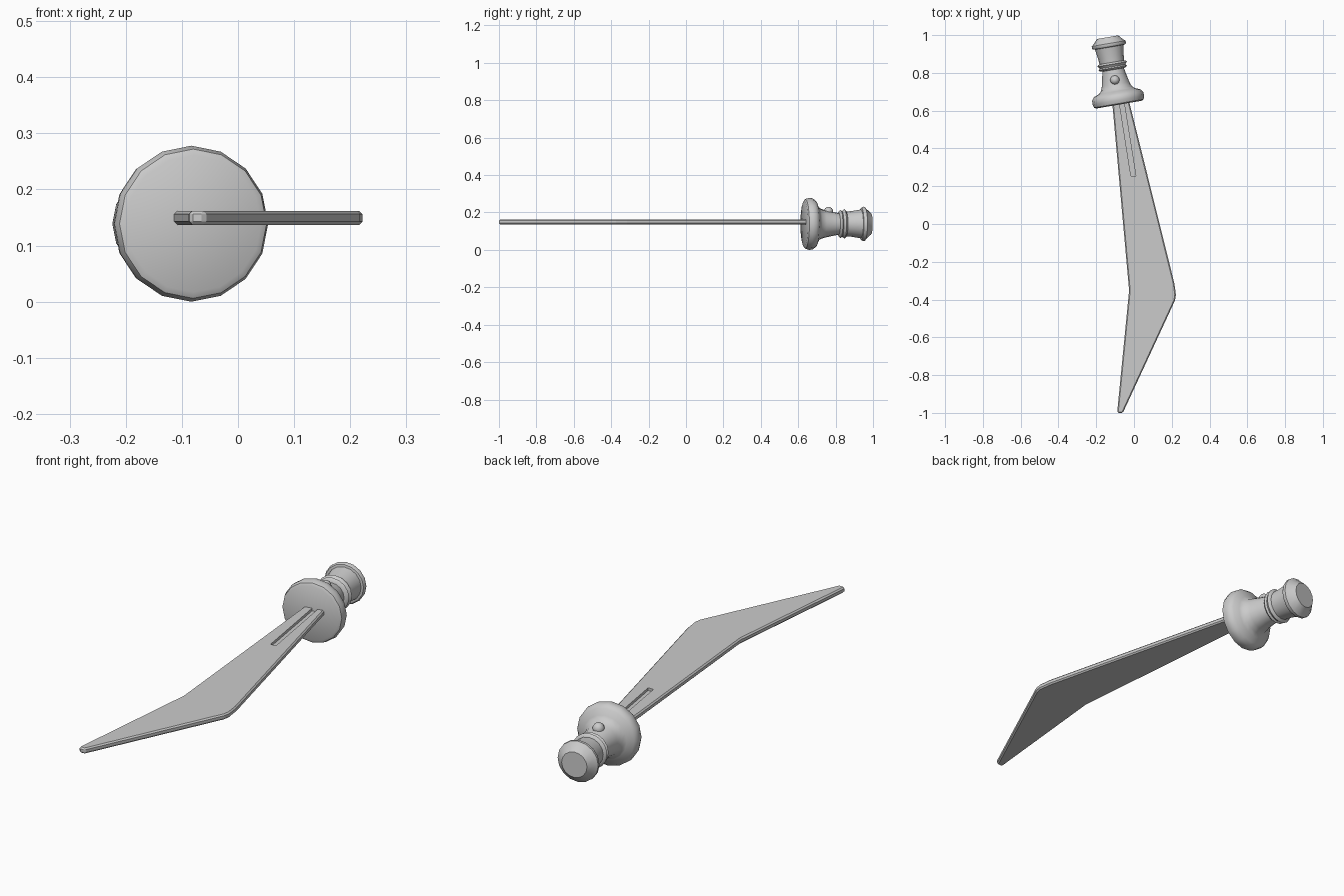
import bpy, bmesh
from math import sin, cos, radians, tau
from mathutils import Vector

if "Cube" in bpy.data.objects:
    bpy.data.objects.remove(bpy.data.objects["Cube"])

TILT = radians(9.7)
BASE = Vector((-0.079, 0.632, 0.139))          # centre of the guard's flat face
AXIS = Vector((-sin(TILT), cos(TILT), 0))
SIDE = Vector((cos(TILT), sin(TILT), 0))
UP = Vector((0, 0, 1))


def finish(name, bm):
    bmesh.ops.recalc_face_normals(bm, faces=bm.faces)
    me = bpy.data.meshes.new(name)
    bm.to_mesh(me)
    bm.free()
    ob = bpy.data.objects.new(name, me)
    bpy.context.collection.objects.link(ob)
    return ob


def smooth(ob, angle):
    bpy.ops.object.select_all(action='DESELECT')
    ob.select_set(True)
    bpy.context.view_layer.objects.active = ob
    bpy.ops.object.shade_smooth_by_angle(angle=radians(angle))


def lathe(name, profile, sides=16):
    """Closed turned solid from (radius, distance along handle) points."""
    bm = bmesh.new()
    rings = []
    for r, t in profile:
        rings.append([bm.verts.new(BASE + AXIS * t
                      + SIDE * r * cos(tau * i / sides)
                      + UP * r * sin(tau * i / sides)) for i in range(sides)])
    for a, b in zip(rings, rings[1:]):
        for i in range(sides):
            j = (i + 1) % sides
            bm.faces.new((a[i], a[j], b[j], b[i]))
    bm.faces.new(rings[0])
    bm.faces.new(rings[-1])
    return finish(name, bm)


def plate(name, outline, z0, z1):
    """Flat outline extruded from z0 to z1."""
    bm = bmesh.new()
    face = bm.faces.new([bm.verts.new((x, y, z0)) for x, y in outline])
    ext = bmesh.ops.extrude_face_region(bm, geom=[face])
    for v in ext['geom']:
        if isinstance(v, bmesh.types.BMVert):
            v.co.z = z1
    return finish(name, bm)


# Handle: round guard, flared neck, double ring, grip and pommel
handle = lathe("handle", [
    (0.122, 0.0), (0.133, 0.006), (0.139, 0.025), (0.137, 0.045),
    (0.125, 0.061), (0.098, 0.072), (0.083, 0.085), (0.074, 0.11),
    (0.065, 0.15), (0.058, 0.187),
    (0.070, 0.190), (0.076, 0.197), (0.069, 0.204),
    (0.072, 0.210), (0.079, 0.217), (0.074, 0.224), (0.066, 0.227),
    (0.069, 0.26), (0.077, 0.308),
    (0.087, 0.310), (0.092, 0.318), (0.091, 0.328), (0.083, 0.334),
    (0.057, 0.362)])
smooth(handle, 40)

# Blade: angled plate with bevelled edges
blade = plate("blade", [
    (-0.116, 0.65), (-0.026, -0.352), (-0.088, -0.985), (-0.086, -1.0),
    (-0.059, -1.0), (0.217, -0.405), (0.222, -0.375), (0.214, -0.315),
    (-0.026, 0.65)], 0.137, 0.162)
bevel = blade.modifiers.new("edge_bevel", 'BEVEL')
bevel.width = 0.006
bevel.segments = 1

# Groove sunk into the top of the blade
groove = plate("groove_cutter", [
    (-0.082, 0.67), (-0.016, 0.253), (0.010, 0.253), (-0.057, 0.67)],
    0.150, 0.20)
groove.hide_render = True
groove.hide_viewport = True
cut = blade.modifiers.new("groove", 'BOOLEAN')
cut.operation = 'DIFFERENCE'
cut.solver = 'EXACT'
cut.object = groove

# Small round stud on top of the neck
bm = bmesh.new()
bmesh.ops.create_uvsphere(bm, u_segments=12, v_segments=8, radius=0.025)
bmesh.ops.translate(bm, verts=bm.verts, vec=BASE + AXIS * 0.132 + UP * 0.066)
stud = finish("stud", bm)
smooth(stud, 60)
